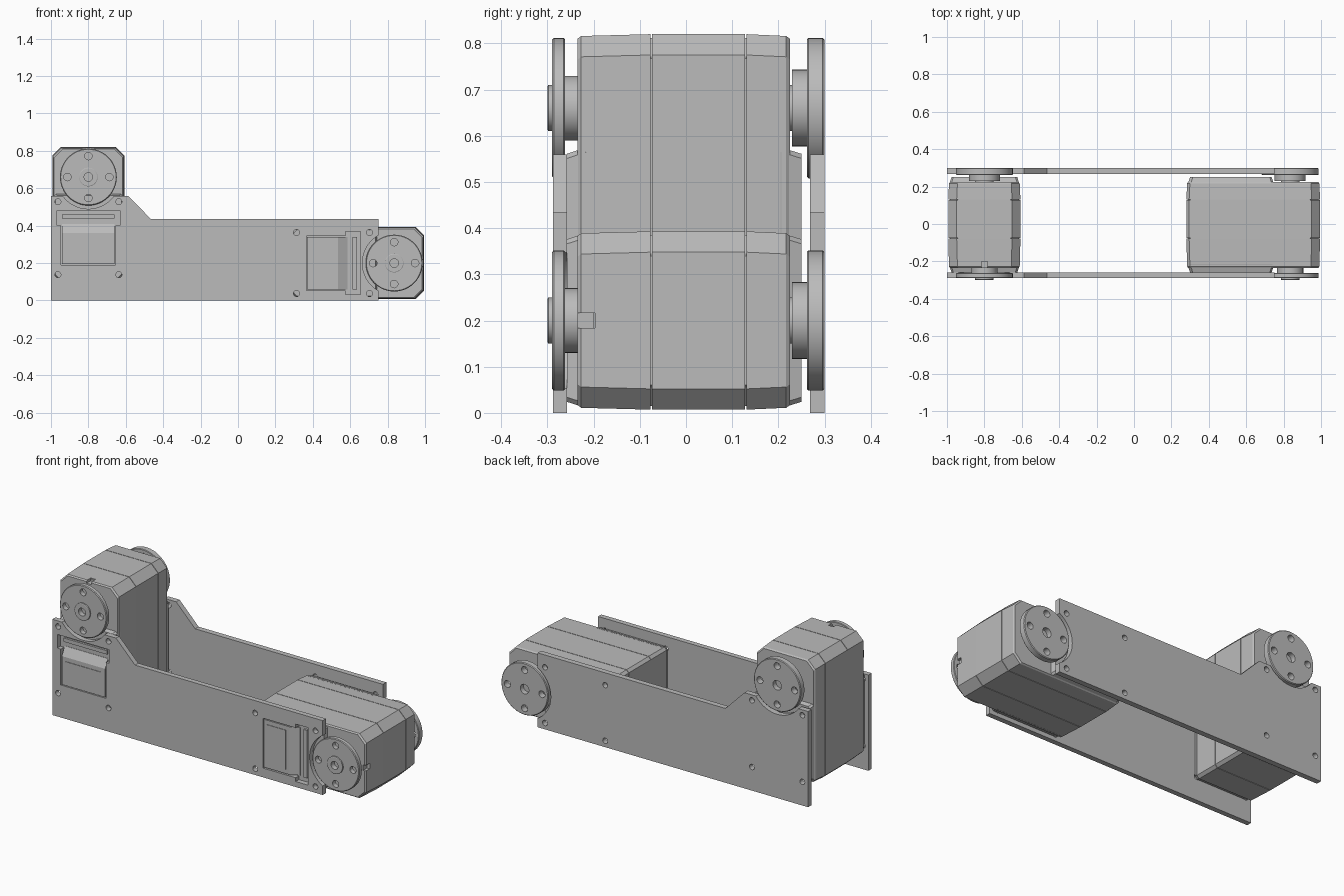
import bpy, bmesh, math
from mathutils import Vector

cube = bpy.data.objects.get("Cube")
if cube:
    bpy.data.objects.remove(cube, do_unlink=True)

grey = bpy.data.materials.new("mid grey")
grey.use_nodes = True
COLOUR = (0.5, 0.5, 0.5, 1)
grey.diffuse_color = COLOUR
grey.node_tree.nodes["Principled BSDF"].inputs["Base Color"].default_value = COLOUR


def add_loft(bm, rings):
    """Join rings of equal length into a closed solid."""
    loops = [[bm.verts.new(p) for p in ring] for ring in rings]
    n = len(loops[0])
    for a, b in zip(loops, loops[1:]):
        for i in range(n):
            j = (i + 1) % n
            bm.faces.new((a[i], a[j], b[j], b[i]))
    bm.faces.new(loops[0])
    bm.faces.new(loops[-1])


def solid(name, *lofts):
    bm = bmesh.new()
    for rings in lofts:
        add_loft(bm, rings)
    bmesh.ops.recalc_face_normals(bm, faces=bm.faces)
    mesh = bpy.data.meshes.new(name)
    bm.to_mesh(mesh)
    bm.free()
    mesh.materials.append(grey)
    obj = bpy.data.objects.new(name, mesh)
    bpy.context.collection.objects.link(obj)
    return obj


def cut(obj, *lofts):
    """Subtract solids and keep the result as a plain mesh."""
    tool = solid("cutter", *lofts)
    mod = obj.modifiers.new("cut", 'BOOLEAN')
    mod.operation, mod.solver, mod.object = 'DIFFERENCE', 'EXACT', tool
    deps = bpy.context.evaluated_depsgraph_get()
    mesh = bpy.data.meshes.new_from_object(obj.evaluated_get(deps))
    obj.modifiers.clear()
    obj.data = mesh
    bpy.data.objects.remove(tool, do_unlink=True)


def smooth(obj):
    for p in obj.data.polygons:
        p.use_smooth = True
    obj.data.set_sharp_from_angle(angle=math.radians(30))


class Frame:
    """Servo frame: u runs from the axle to the tail, v across, y as in the world."""
    def __init__(self, x, z, tail):
        self.centre = Vector((x, 0, z))
        self.u = Vector(tail)
        self.v = Vector((abs(tail[2]), 0, abs(tail[0])))

    def at(self, u, v, y):
        return self.centre + self.u * u + self.v * v + Vector((0, y, 0))

    def prism(self, outline, y0, y1):
        return [[self.at(u, v, y) for u, v in outline] for y in (y0, y1)]

    def box(self, u0, u1, half, y0, y1):
        return self.prism([(u0, -half), (u1, -half), (u1, half), (u0, half)], y0, y1)

    def lathe(self, profile, u=0, v=0, sides=48):
        turn = [math.tau * i / sides for i in range(sides)]
        return [[self.at(u + r * math.cos(t), v + r * math.sin(t), y) for t in turn]
                for r, y in profile]

    def hole(self, u, v, r, y0, y1, sides=20):
        return self.lathe([(r, y0), (r, y1)], u, v, sides)


def outline(u0, u1, half, c0, c1, inset):
    """Rectangle with corner cuts c0 at the axle end and c1 at the tail end."""
    u0, u1, h = u0 + inset, u1 - inset, half - inset
    side = [(u0, h - c0), (u0 + c0, h), (u1 - c1, h), (u1, h - c1)]
    return side + [(u, -v) for u, v in reversed(side)]


upper = Frame(-0.8, 0.66, (0, 0, -1))
lower = Frame(0.835, 0.2, (-1, 0, 0))
CASE = (-0.16, 0.555, 0.193, 0.045, 0.015)
SHOULDER = (0.085, 0.55, 0.19, 0.01, 0.015)


def shell(f, name, dims, layers):
    return solid(name, [[f.at(u, v, y) for u, v in outline(*dims, inset)]
                        for y, inset in layers])


def servo(f, prefix):
    # Three case sections with fine seams over an inner core
    front = shell(f, prefix + "_front_case", CASE,
                  [(-0.235, 0.01), (-0.227, 0.004), (-0.077, 0)])
    cut(front, f.box(-0.18, -0.14, 0.016, -0.25, -0.197))
    shell(f, prefix + "_middle_case", CASE, [(-0.074, 0), (0.128, 0)])
    shell(f, prefix + "_rear_case", CASE, [(0.131, 0), (0.217, 0.004), (0.225, 0.01)])
    shell(f, prefix + "_core", CASE, [(-0.2, 0.008), (0.2, 0.008)])
    # Wider shoulders that bear against the side plates
    shell(f, prefix + "_front_shoulder", SHOULDER, [(-0.215, 0), (-0.258, 0.014)])
    shell(f, prefix + "_rear_shoulder", SHOULDER, [(0.205, 0), (0.25, 0.014)])

    # Cover and socket seen through the plate window
    profile = [(0.25, -0.25), (0.25, -0.26), (0.3, -0.286), (0.466, -0.286), (0.466, -0.25)]
    solid(prefix + "_cover", [[f.at(u, v, y) for u, y in profile] for v in (-0.14, 0.14)])
    solid(prefix + "_cover_panel", f.box(0.325, 0.448, 0.115, -0.289, -0.28))
    solid(prefix + "_socket_bar", f.box(0.2, 0.222, 0.14, -0.27, -0.25))

    # Turning discs on both ends of the axle
    spots = [(0.112, 0), (-0.112, 0), (0, 0.112), (0, -0.112)]
    disc = solid(prefix + "_front_disc", f.lathe(
        [(0.07, -0.225), (0.07, -0.262), (0.149, -0.262), (0.152, -0.265),
         (0.152, -0.286), (0.148, -0.29), (0.05, -0.29), (0.05, -0.298), (0.047, -0.3)]))
    cut(disc, f.hole(0, 0, 0.023, -0.32, -0.27),
        *[f.hole(u, v, 0.02, -0.31, -0.25) for u, v in spots])
    smooth(disc)
    disc = solid(prefix + "_rear_disc", f.lathe(
        [(0.05, 0.22), (0.05, 0.23), (0.083, 0.23), (0.083, 0.262), (0.149, 0.262),
         (0.152, 0.265), (0.152, 0.296), (0.148, 0.3)]))
    cut(disc, f.hole(0, 0, 0.028, 0.27, 0.32),
        *[f.hole(u, v, 0.02, 0.25, 0.31) for u, v in spots])
    smooth(disc)


servo(upper, "upper_servo")
servo(lower, "lower_servo")

# Side plates, relieved around the discs and drilled for screws
PLATE = [(-1, 0), (0.75, 0), (0.75, 0.435), (-0.465, 0.435), (-0.588, 0.56), (-1, 0.56)]
WINDOW = [(0.18, -0.168), (0.26, -0.168), (0.26, -0.146), (0.47, -0.146),
          (0.47, 0.146), (0.26, 0.146), (0.26, 0.168), (0.18, 0.168)]
for name, y0, y1, windows in (("front_plate", -0.288, -0.258, True),
                              ("rear_plate", 0.268, 0.3, False)):
    plate = solid(name, [[(x, y, z) for x, z in PLATE] for y in (y0, y1)])
    tools = []
    for f in (upper, lower):
        tools.append(f.hole(0, 0, 0.17, y0 - 0.05, y1 + 0.05, 64))
        for u in (0.132, 0.522):
            for v in (-0.163, 0.163):
                tools.append(f.hole(u, v, 0.016, y0 - 0.05, y1 + 0.05))
        if windows:
            tools.append(f.prism(WINDOW, y0 - 0.05, y1 + 0.05))
    cut(plate, *tools)
    smooth(plate)
